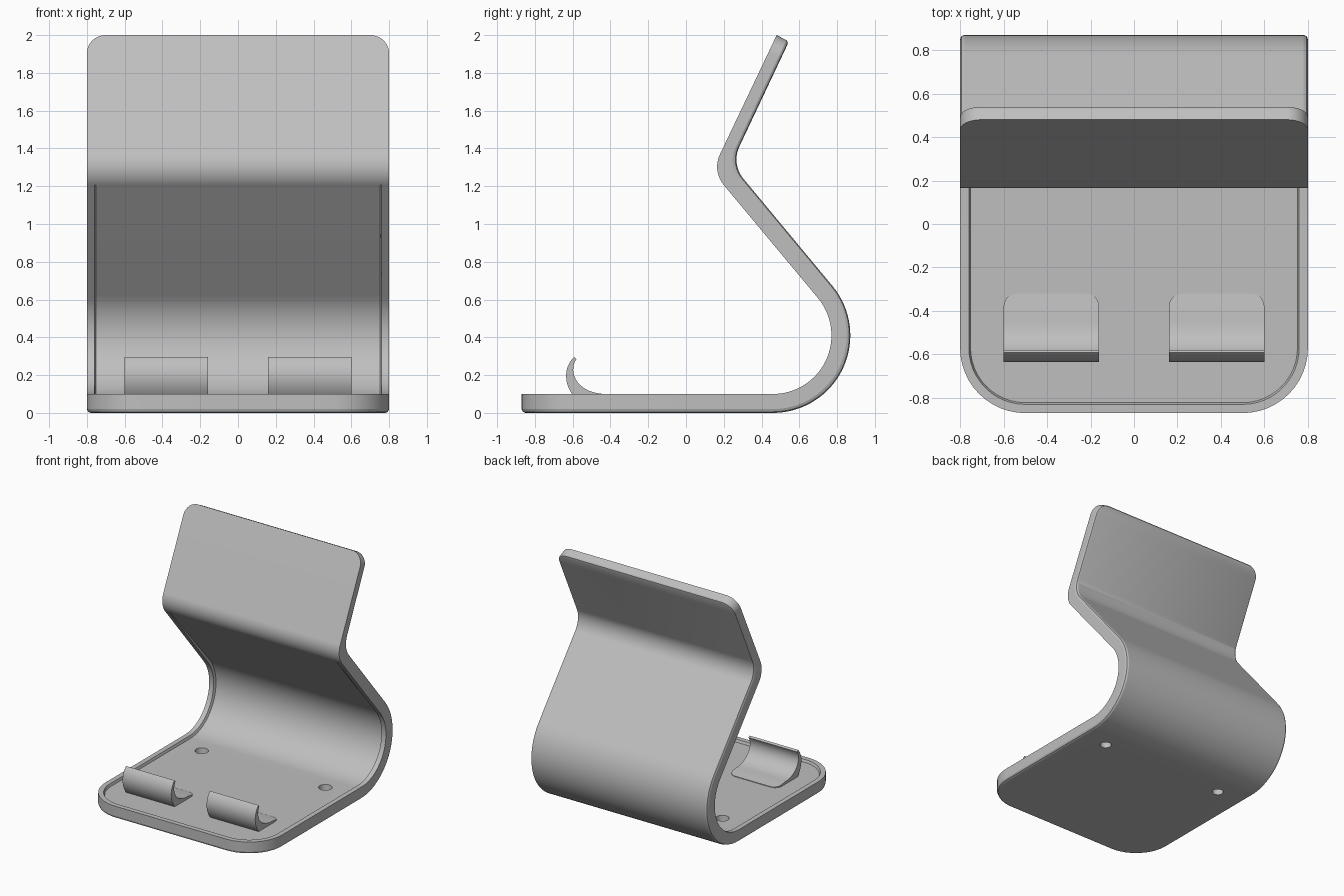
import bpy, bmesh, math
from mathutils import Vector

cube = bpy.data.objects.get("Cube")
if cube:
    bpy.data.objects.remove(cube)

grey = bpy.data.materials.new("light_grey")
grey.use_nodes = True
grey.diffuse_color = (0.52, 0.52, 0.52, 1)
grey.node_tree.nodes["Principled BSDF"].inputs["Base Color"].default_value = (0.52, 0.52, 0.52, 1)

HALF_W, RIM, FILLET, RECESS = 0.8, 0.04, 0.02, 0.02
FRONT_R, TOP_R = 0.3, 0.1


def make_object(name, bm):
    bmesh.ops.recalc_face_normals(bm, faces=bm.faces)
    mesh = bpy.data.meshes.new(name)
    bm.to_mesh(mesh)
    bm.free()
    obj = bpy.data.objects.new(name, mesh)
    bpy.context.collection.objects.link(obj)
    obj.data.materials.append(grey)
    return obj


def smooth(obj, degrees):
    bpy.ops.object.select_all(action="DESELECT")
    obj.select_set(True)
    bpy.context.view_layer.objects.active = obj
    bpy.ops.object.shade_smooth_by_angle(angle=math.radians(degrees))


def loft(rings):
    """Skin equal rings, each listing the left side then the mirrored right side."""
    bm = bmesh.new()
    rows = [[bm.verts.new(p) for p in ring] for ring in rings]
    n = len(rows[0])
    for a, b in zip(rows, rows[1:]):
        for i in range(n):
            j = (i + 1) % n
            bm.faces.new((a[i], a[j], b[j], b[i]))
    for row in (rows[0], rows[-1]):
        for i in range(n // 2 - 1):
            bm.faces.new((row[i], row[i + 1], row[n - 2 - i], row[n - 1 - i]))
    return bm


# Side profile of the bent sheet: one skin facing the user, one behind
def arc(center, radius, a0, a1, steps):
    angles = [math.radians(a0 + (a1 - a0) * i / steps) for i in range(steps + 1)]
    return [Vector(center) + radius * Vector((math.cos(a), math.sin(a))) for a in angles]


def rounded_corner(p, corner, q, radius, steps):
    p, corner, q = Vector(p), Vector(corner), Vector(q)
    u, v = (p - corner).normalized(), (q - corner).normalized()
    half = u.angle(v) / 2
    center = corner + (u + v).normalized() * radius / math.sin(half)
    start = corner + u * radius / math.tan(half) - center
    end = corner + v * radius / math.tan(half) - center
    return [center + start.lerp(end, i / steps).normalized() * radius for i in range(steps + 1)]


def skin(z, radius, corner, bend_radius, top):
    lower = arc((0.46, 0.41), radius, -90, 40, 32)
    bend = rounded_corner(lower[-1], corner, top, bend_radius, 16)
    return [Vector((-0.87, z))] + lower + bend + [Vector(top)]


face_skin = skin(0.1, 0.31, (0.138, 1.281), 0.15, (0.48, 2.0))
back_skin = skin(0.0, 0.41, (0.239, 1.318), 0.16, (0.545, 1.966))
stations = [0.0]
for i in range(1, len(face_skin)):
    mid = (face_skin[i] + back_skin[i] - face_skin[i - 1] - back_skin[i - 1]) / 2
    stations.append(stations[-1] + mid.length)
LENGTH = stations[-1]
fade_start, fade_end = stations[33], stations[34]


def on_sheet(x, s, h):
    i = max(k for k in range(len(stations) - 1) if stations[k] <= s + 1e-6)
    t = (s - stations[i]) / (stations[i + 1] - stations[i])
    p = back_skin[i].lerp(back_skin[i + 1], t).lerp(face_skin[i].lerp(face_skin[i + 1], t), h)
    return (x, p.x, p.y)


# Layers of the edge: recess floor, rim, side wall, rounded back edge
k = FILLET * (1 - math.sqrt(0.5))
layers = [(RIM + 0.008, 1 - RECESS * 10), (RIM, 1), (0, 1), (0, FILLET * 10), (k, k * 10), (FILLET, 0)]


def sheet_ring(place):
    left = []
    for inset, h in layers:
        w, s = place(inset)
        if inset > RIM:
            fade = (fade_end - s) / (fade_end - fade_start)
            h = 1 - (1 - h) * min(1, max(0, fade))
        left.append(on_sheet(-w, s, h))
    return left + [(-x, y, z) for x, y, z in reversed(left)]


def corner_row(radius, angle, far_end):
    def place(d):
        s = radius - (radius - d) * math.cos(angle)
        w = HALF_W - radius + (radius - d) * math.sin(angle)
        return w, LENGTH - s if far_end else s
    return place


quarter = [math.pi / 2 * i / 12 for i in range(13)]
rings = [sheet_ring(corner_row(FRONT_R, a, False)) for a in quarter]
rings += [sheet_ring(lambda d, s=s: (HALF_W - d, s)) for s in stations[1:-1]]
rings += [sheet_ring(corner_row(TOP_R, a, True)) for a in reversed(quarter)]
stand = make_object("bent_stand", loft(rings))

# Tapered screw holes through the base
for side in (-1, 1):
    bpy.ops.mesh.primitive_cone_add(vertices=32, radius1=0.04, radius2=0.055, depth=0.14,
                                    location=(side * 0.56, 0.33, 0.05))
    cutter = bpy.context.object
    cutter.name = "hole_cutter"
    cutter.hide_render = True
    cut = stand.modifiers.new("hole", "BOOLEAN")
    cut.operation, cut.solver, cut.object = "DIFFERENCE", "EXACT", cutter
    bpy.context.view_layer.objects.active = stand
    bpy.ops.object.modifier_apply(modifier=cut.name)
    bpy.data.objects.remove(cutter)
smooth(stand, 20)


# Curled lips that hold the device
def bezier(points, t):
    pts = [Vector(p) for p in points]
    while len(pts) > 1:
        pts = [a.lerp(b, t) for a, b in zip(pts, pts[1:])]
    return pts[0]


inner = [(-0.58, 0.285), (-0.63, 0.21), (-0.57, 0.1), (-0.42, 0.1)]
outer = [(-0.592, 0.297), (-0.65, 0.24), (-0.65, 0.15), (-0.585, 0.075)]
LIP_W, LIP_R = 0.22, 0.06
lip_rows = [(bezier(inner, i / 16), bezier(outer, i / 16), LIP_W) for i in range(17)]
for a in quarter[::2]:
    y = -0.32 - LIP_R * (1 - math.sin(a))
    w = LIP_W - LIP_R * (1 - math.cos(a))
    lip_rows.append((Vector((y, 0.1 - 0.15 * (y + 0.42))), Vector((y, 0.07)), w))

for name, cx in (("right_lip", -0.38), ("left_lip", 0.38)):
    lip_rings = [[(cx - w, *p), (cx - w, *q), (cx + w, *q), (cx + w, *p)] for p, q, w in lip_rows]
    smooth(make_object(name, loft(lip_rings)), 35)
